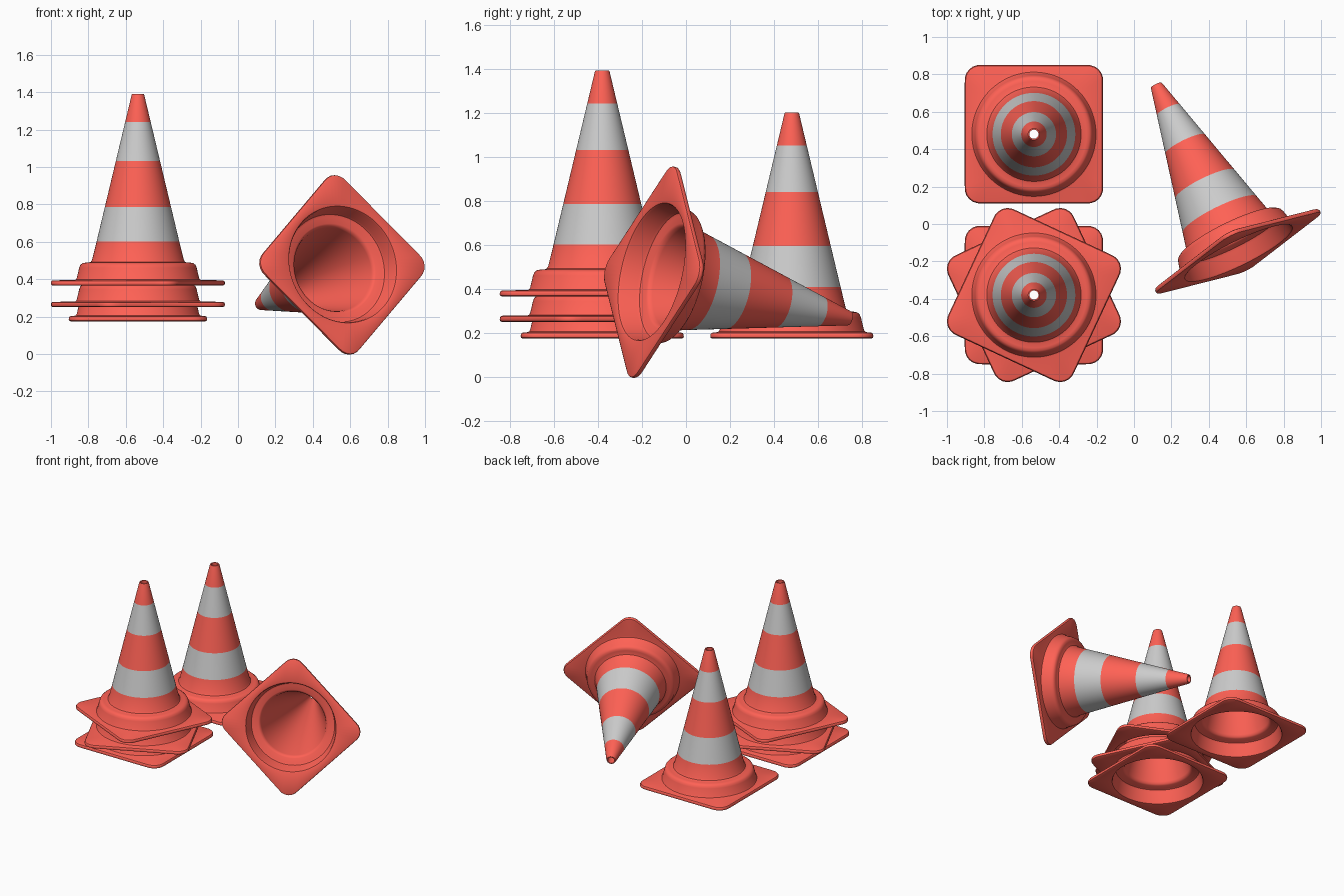
import bpy, bmesh
from math import sin, cos, pi, radians, sqrt
from mathutils import Vector, Matrix

if "Cube" in bpy.data.objects:
    bpy.data.objects.remove(bpy.data.objects["Cube"])

SEG = 128
HALF, CORNER = 0.37, 0.08


def material(name, rgb):
    m = bpy.data.materials.new(name)
    m.diffuse_color = (*rgb, 1)
    m.use_nodes = True
    m.node_tree.nodes["Principled BSDF"].inputs["Base Color"].default_value = m.diffuse_color
    return m


red = material("red_plastic", (1.0, 0.12, 0.09))
white = material("reflective_band", (0.8, 0.8, 0.8))


def square_radius(a, inset):
    """Distance from centre to a rounded square's edge at angle a."""
    h, r = HALF - inset, CORNER - inset
    c, s = sorted((abs(cos(a)), abs(sin(a))), reverse=True)
    k = h - r
    if h * s / c <= k:
        return h / c
    b = k * (c + s)
    return b + sqrt(max(b * b - 2 * k * k + r * r, 0))


def cone_radius(z):
    return 0.033 + (1.022 - z) * 0.239


# Section of the shell: ("s", inset, z) is a square loop, ("c", radius, z) a round one
BANDS = [0.235, 0.42, 0.665, 0.875]
brim = [("s", 0.010, 0.0), ("s", 0.002, 0.004), ("s", 0.0, 0.011), ("s", 0.001, 0.019),
        ("s", 0.005, 0.025), ("s", 0.013, 0.028)]
collar = [("c", 0.340, 0.029), ("c", 0.332, 0.032), ("c", 0.327, 0.040), ("c", 0.314, 0.095),
          ("c", 0.308, 0.110), ("c", 0.297, 0.119), ("c", 0.282, 0.122), ("c", 0.262, 0.123),
          ("c", 0.252, 0.127), ("c", 0.245, 0.138)]
body = [("c", cone_radius(z), z) for z in BANDS + [1.018]]
rim = [("c", 0.031, 1.025), ("c", 0.024, 1.025)]
inside = [("c", 0.024, 1.0), ("c", 0.228, 0.130), ("c", 0.234, 0.115), ("c", 0.246, 0.107),
          ("c", 0.282, 0.105), ("c", 0.294, 0.100), ("c", 0.300, 0.088), ("c", 0.314, 0.012),
          ("c", 0.319, 0.003), ("c", 0.327, 0.0)]
SECTION = brim + collar + body + rim + inside
FIRST_BAND = len(brim) + len(collar)


def cone_mesh():
    bm = bmesh.new()
    loops = []
    for kind, v, z in SECTION:
        loop = []
        for i in range(SEG):
            a = 2 * pi * i / SEG
            r = square_radius(a, v) if kind == "s" else v
            loop.append(bm.verts.new((r * cos(a), r * sin(a), z)))
        loops.append(loop)
    for k, lo in enumerate(loops):
        hi = loops[(k + 1) % len(loops)]
        for i in range(SEG):
            j = (i + 1) % SEG
            f = bm.faces.new((lo[i], lo[j], hi[j], hi[i]))
            f.material_index = int(k in (FIRST_BAND, FIRST_BAND + 2))
    bmesh.ops.recalc_face_normals(bm, faces=bm.faces)
    me = bpy.data.meshes.new("traffic_cone")
    bm.to_mesh(me)
    bm.free()
    me.materials.append(red)
    me.materials.append(white)
    return me


def place(name, matrix):
    ob = bpy.data.objects.new(name, cone_mesh())
    bpy.context.collection.objects.link(ob)
    ob.matrix_world = matrix
    bpy.ops.object.select_all(action='DESELECT')
    ob.select_set(True)
    bpy.context.view_layer.objects.active = ob
    bpy.ops.object.shade_smooth_by_angle(angle=radians(35))


# Single standing cone
place("standing_cone", Matrix.Translation((-0.535, 0.48, 0.175)))

# Stack of three twisted cones
for name, z, turn in (("stack_bottom_cone", 0.175, 0),
                      ("stack_middle_cone", 0.251, 25),
                      ("stack_top_cone", 0.366, -25)):
    place(name, Matrix.Translation((-0.535, -0.38, z)) @ Matrix.Rotation(radians(turn), 4, 'Z'))

# Fallen cone, resting on one brim corner
axis = Vector((-0.437, 0.89, -0.21)).normalized()
diag = Vector((0.88, 0.43, -0.01))
diag = (diag - axis * diag.dot(axis)).normalized()
other = axis.cross(diag)
x_axis, y_axis = (diag - other).normalized(), (diag + other).normalized()
rot = Matrix((x_axis, y_axis, axis)).transposed().to_4x4()
place("fallen_cone", Matrix.Translation((0.561, -0.158, 0.479)) @ rot)
